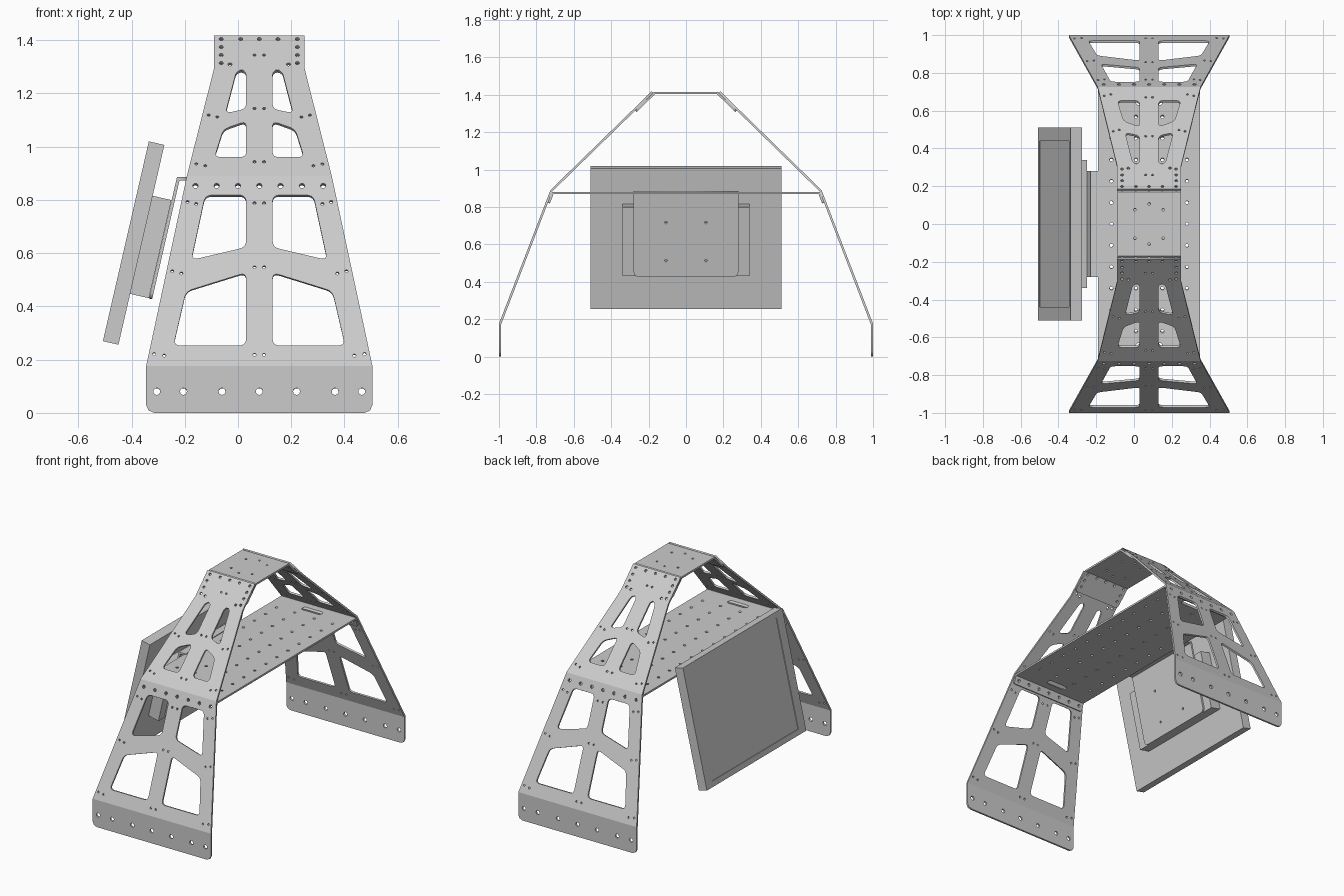
import bpy, bmesh, math
from mathutils import Vector, Matrix

cube = bpy.data.objects.get("Cube")
if cube:
    bpy.data.objects.remove(cube, do_unlink=True)

metal = bpy.data.materials.new("plain_grey_metal")
metal.use_nodes = True
GREY = (0.6, 0.6, 0.6, 1)
metal.diffuse_color = GREY
metal.node_tree.nodes["Principled BSDF"].inputs["Base Color"].default_value = GREY

CENTRE = 0.08      # x of the frame's middle line
HALF = 0.006       # half of the sheet thickness


def finish(name, bm):
    bmesh.ops.recalc_face_normals(bm, faces=bm.faces)
    mesh = bpy.data.meshes.new(name)
    bm.to_mesh(mesh)
    bm.free()
    mesh.materials.append(metal)
    ob = bpy.data.objects.new(name, mesh)
    bpy.context.collection.objects.link(ob)
    return ob


def rounded(points, r):
    """Polygon with each corner replaced by a short curve."""
    pts = [Vector(p) for p in points]
    out = []
    for i, p in enumerate(pts):
        a = p + (pts[i - 1] - p).normalized() * r
        b = p + (pts[(i + 1) % len(pts)] - p).normalized() * r
        for k in range(6):
            t = k / 5
            out.append(a * (1 - t) ** 2 + p * 2 * t * (1 - t) + b * t ** 2)
    return out


def hole(x, v, r):
    return [(x + r * math.cos(k * math.tau / 12), v + r * math.sin(k * math.tau / 12))
            for k in range(12)]


def pair(x, v, r):
    return [hole(s * x, v, r) for s in (-1, 1)]


def lengths(profile):
    out = [0.0]
    for a, b in zip(profile, profile[1:]):
        out.append(out[-1] + (Vector(b) - Vector(a)).length)
    return out


def folded_sheet(name, profile, loops, place):
    """Cut a flat sheet from loops (across, along), then fold it along profile."""
    curve = bpy.data.curves.new(name, "CURVE")
    curve.dimensions, curve.fill_mode, curve.extrude = "2D", "BOTH", HALF
    for loop in loops:
        sp = curve.splines.new("POLY")
        sp.points.add(len(loop) - 1)
        for pt, co in zip(sp.points, loop):
            pt.co = (co[0], co[1], 0, 1)
        sp.use_cyclic_u = True
    tmp = bpy.data.objects.new(name + "_blank", curve)
    mesh = bpy.data.meshes.new_from_object(tmp)
    bpy.data.objects.remove(tmp)
    bpy.data.curves.remove(curve)
    bm = bmesh.new()
    bm.from_mesh(mesh)
    bpy.data.meshes.remove(mesh)
    bmesh.ops.remove_doubles(bm, verts=bm.verts, dist=1e-5)
    along = lengths(profile)
    for v in along[1:-1]:
        bmesh.ops.bisect_plane(bm, geom=bm.verts[:] + bm.edges[:] + bm.faces[:],
                               plane_co=(0, v, 0), plane_no=(0, 1, 0), dist=1e-5)
    # mitred offset direction at each fold
    pts = [Vector(p) for p in profile]
    normals = [Vector((a.y - b.y, b.x - a.x)).normalized() for a, b in zip(pts, pts[1:])]
    ends = [normals[0]] + normals + [normals[-1]]
    mitre = [(a + b) / (1 + a.dot(b)) for a, b in zip(ends, ends[1:])]
    for v in bm.verts:
        i = max(k for k in range(len(pts) - 1) if k == 0 or v.co.y >= along[k])
        t = (v.co.y - along[i]) / (along[i + 1] - along[i])
        p = pts[i].lerp(pts[i + 1], t) + mitre[i].lerp(mitre[i + 1], t) * v.co.z
        v.co = place(v.co.x, p)
    return finish(name, bm)


# Legs: one folded sheet at each end
leg_profile = [(-0.994, 0), (-0.994, 0.175), (-0.72, 0.887), (-0.18, 1.414)]
leg_len = lengths(leg_profile)


def up(z):
    """Distance along the leg sheet at height z."""
    for i in range(3):
        z0, z1 = leg_profile[i][1], leg_profile[i + 1][1]
        if z <= z1 or i == 2:
            return leg_len[i] + (z - z0) / (z1 - z0) * (leg_len[i + 1] - leg_len[i])


def flat(points, s=1):
    return [(s * x, up(z)) for x, z in points]


half_outline = [(0.425, 0.03), (0.425, 0.175), (0.272, 0.887), (0.17, 1.29), (0.17, 1.414)]
outline = [(-0.395, 0), (0.395, 0), (0.416, 0.009)] + half_outline
outline += [(-x, z) for x, z in reversed(half_outline)] + [(-0.416, 0.009)]
windows = [
    [(0.05, 0.815), (0.05, 0.62), (0.255, 0.572), (0.203, 0.815)],
    [(0.05, 0.525), (0.05, 0.252), (0.322, 0.252), (0.275, 0.455)],
    [(0.05, 1.092), (0.05, 0.957), (0.168, 0.957), (0.135, 1.062)],
    [(0.05, 1.283), (0.05, 1.138), (0.127, 1.122), (0.085, 1.283)],
]
leg_loops = [flat(outline)]
for s in (-1, 1):
    leg_loops += [rounded(flat(w, s), 0.026) for w in windows]
for x in (0, 0.14, 0.285, 0.385):                       # foot holes
    leg_loops += pair(x, up(0.08), 0.013) if x else [hole(0, up(0.08), 0.013)]
for x in (0, 0.08, 0.16, 0.24):                         # shelf bolt holes
    leg_loops += pair(x, up(0.85), 0.01) if x else [hole(0, up(0.85), 0.01)]
for x, z in [(0.27, 0.79), (0.237, 0.782), (0.018, 0.785), (0.327, 0.53), (0.293, 0.522),
             (0.018, 0.545), (0.395, 0.22), (0.357, 0.214), (0.018, 0.217), (0.237, 0.932),
             (0.203, 0.925), (0.018, 0.94), (0.19, 1.115), (0.158, 1.108), (0.018, 1.14),
             (0.018, 1.34)]:                            # small paired holes
    leg_loops += pair(x, up(z), 0.006)
cap_holes = [(0.143, 1.4), (0.143, 1.37), (0.143, 1.34), (0.07, 1.4)]
for x, z in cap_holes + [(0.143, 1.31), (0.11, 1.305)]:
    leg_loops += pair(x, up(z), 0.008)
leg_loops.append(hole(0, up(1.4), 0.008))

for name, s in (("front_leg", 1), ("back_leg", -1)):
    folded_sheet(name, leg_profile, leg_loops,
                 lambda u, p, s=s: (CENTRE + u, s * p.x, p.y))


def across(u, p):
    return (CENTRE + u, p.x, p.y)


def rect(w, a, b, r):
    return rounded([(-w, a), (w, a), (w, b), (-w, b)], r)


# Top cap with a tab folded down under each leg
cap_profile = [(-0.268, 1.313), (-0.168, 1.41), (0.168, 1.41), (0.268, 1.313)]
total = lengths(cap_profile)[-1]
mid = total / 2
cap = [rect(0.168, 0, total, 0.02)]
cap += pair(0.075, mid - 0.075, 0.007) + pair(0.075, mid + 0.075, 0.007)
for s in (-1, 1):
    cap.append(hole(0, mid + s * 0.105, 0.007))
    for x, z in cap_holes:
        cap += pair(x, mid + s * (0.168 + (1.41 - z) / 0.697), 0.008)
    cap.append(hole(0, mid + s * 0.182, 0.008))
folded_sheet("top_cap", cap_profile, cap, across)

# Shelf with a flange folded down at each end
shelf_profile = [(-0.733, 0.822), (-0.713, 0.875), (0.713, 0.875), (0.733, 0.822)]
total = lengths(shelf_profile)[-1]
mid = total / 2
shelf = [rect(0.27, 0, total, 0.01)]
for k in range(-5, 6):
    for x in (0.07, 0.2):
        shelf += pair(x, mid + k * 0.113, 0.009)
for s in (-1, 1):
    shelf.append(rect(0.07, mid + s * 0.645 - 0.02, mid + s * 0.645 + 0.02, 0.019))
    shelf.append(hole(0, mid + s * 0.74, 0.01))
    for x in (0.08, 0.16, 0.24):
        shelf += pair(x, mid + s * 0.74, 0.01)
folded_sheet("shelf", shelf_profile, shelf, across)

# Tilted screen, its rear housing and the hanging bracket
tilt = Matrix.Translation((-0.392, 0, 0.638)) @ Matrix.Rotation(0.226, 4, "Y")


def box(name, centre, size, recess=None):
    bm = bmesh.new()
    bmesh.ops.create_cube(bm, size=1, matrix=Matrix.Translation(centre) @ Matrix.Diagonal((*size, 1)))
    if recess:
        bm.normal_update()
        face = min(bm.faces, key=lambda f: f.normal.x)
        bmesh.ops.inset_region(bm, faces=[face], thickness=0.05)
        for v in face.verts:
            v.co.y = math.copysign(recess[0], v.co.y)
            v.co.z = math.copysign(recess[1], v.co.z)
        walls = bmesh.ops.inset_region(bm, faces=[face], thickness=0.002, depth=-0.003)
    bm.transform(tilt)
    return finish(name, bm)


box("screen", (0, 0, 0), (0.06, 1.02, 0.77), recess=(0.44, 0.35))
box("screen_housing", (0.066, 0, 0), (0.073, 0.68, 0.378))

low = tilt @ Vector((0.109, 0, -0.19))
bend = tilt @ Vector((0.109, 0, 0.273))
bracket_profile = [(low.x, low.z), (bend.x, bend.z), (-0.18, bend.z)]
total = lengths(bracket_profile)[-1]
corner = 0.03
bracket = [rounded([(-0.28, 0), (0.28, 0), (0.28, 0.3), (-0.28, 0.3)], corner)[:12]
           + [(0.28, total), (-0.28, total)]]
for v in (0.09, 0.3):
    bracket += pair(0.107, v, 0.007)
folded_sheet("screen_bracket", bracket_profile, bracket, lambda u, p: (p.x, u, p.y))
